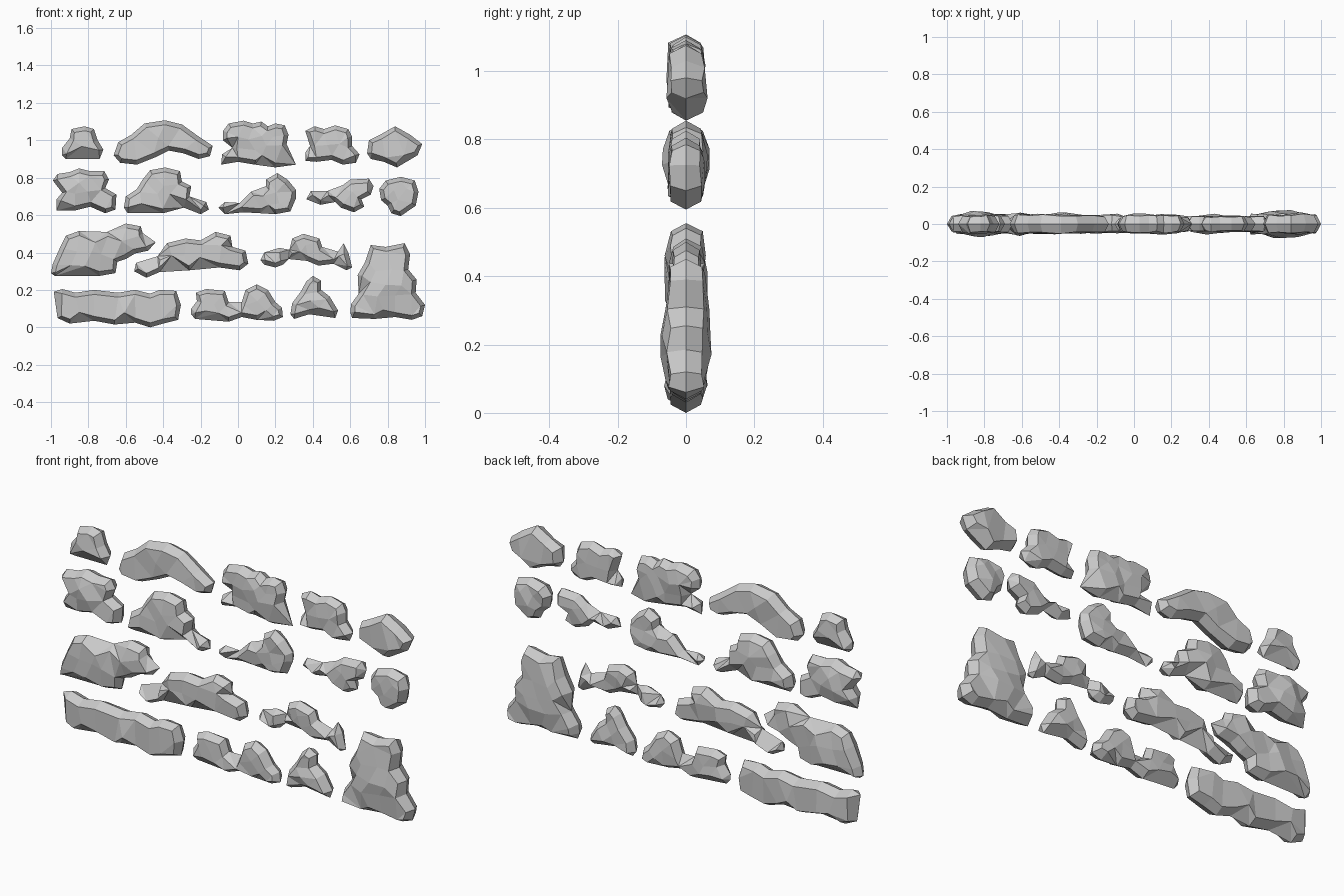
import bpy, bmesh, math, random
from mathutils import Vector
from mathutils.geometry import delaunay_2d_cdt, intersect_point_line

random.seed(7)


def inside(p, poly):
    hit = False
    for a, b in zip(poly, poly[1:] + poly[:1]):
        if (a.y > p.y) != (b.y > p.y) and p.x < (b.x - a.x) * (p.y - a.y) / (b.y - a.y) + a.x:
            hit = not hit
    return hit


def edge_distance(p, poly):
    best = 9.0
    for a, b in zip(poly, poly[1:] + poly[:1]):
        q, t = intersect_point_line(p, a, b)
        q = a.lerp(b, min(1, max(0, t)))
        best = min(best, (p - q.to_2d()).length)
    return best


def rock(name, depth, profile, step=0.06):
    """Inflate a front outline into a faceted, rounded boulder."""
    poly = [Vector(p) for p in profile]
    n = len(poly)
    pts = list(poly)

    def add(p, gap, spacing):
        if inside(p, poly) and edge_distance(p, poly) > gap \
                and all((p - q).length > spacing for q in pts[n:]):
            pts.append(p)

    # ring of shoulder points just inside the outline
    for i in range(n):
        a, b, c = poly[i - 1], poly[i], poly[(i + 1) % n]
        t = (c - a).normalized()
        for s in (1, -1):
            add(b + Vector((-t.y, t.x)) * 0.024 * s, 0.014, 0.025)
    # loose staggered grid over the middle
    xs, zs = [p.x for p in poly], [p.y for p in poly]
    row, z = 0, min(zs)
    while z < max(zs):
        x = min(xs) + (row % 2) * step / 2
        while x < max(xs):
            j = Vector((random.uniform(-1, 1), random.uniform(-1, 1))) * step * 0.2
            add(Vector((x, z)) + j, 0.036, step * 0.65)
            x += step
        z += step * 0.87
        row += 1

    out = delaunay_2d_cdt(pts, [], [list(range(n))], 1, 1e-5)
    bm = bmesh.new()
    sides = ([], [])
    reach = depth * 0.9
    for p in out[0]:
        d = min(edge_distance(p, poly), reach)
        if d < 1e-3:
            v = bm.verts.new((p.x, 0, p.y))
            sides[0].append(v)
            sides[1].append(v)
            continue
        h = depth * math.sqrt(1 - (1 - d / reach) ** 2)
        for side, s in zip(sides, (-1, 1)):
            side.append(bm.verts.new((p.x, s * h * random.uniform(0.78, 1.03), p.y)))
    for f in out[2]:
        for side in sides:
            vs = [side[i] for i in f]
            if not bm.faces.get(vs):
                bm.faces.new(vs)
    bmesh.ops.recalc_face_normals(bm, faces=bm.faces[:])
    bmesh.ops.join_triangles(bm, faces=bm.faces[:], angle_face_threshold=0.3,
                             angle_shape_threshold=0.8)
    me = bpy.data.meshes.new(name)
    bm.to_mesh(me)
    bm.free()
    bpy.context.collection.objects.link(bpy.data.objects.new(name, me))


# Top row
rock("small_boulder", 0.06, [(-.94, .92), (-.94, .96), (-.90, 1.01), (-.89, 1.06), (-.82, 1.075),
     (-.77, 1.06), (-.75, 1.0), (-.72, .95), (-.74, .9), (-.92, .9)], 0.08)
rock("arched_rock", 0.063, [(-.665, .92), (-.64, .99), (-.57, 1.03), (-.5, 1.09), (-.39, 1.107),
     (-.30, 1.085), (-.21, 1.02), (-.135, .97), (-.15, .915), (-.21, .9), (-.29, .93),
     (-.37, .945), (-.44, .91), (-.54, .87), (-.63, .88)], 0.08)
rock("lumpy_rock", 0.056, [(-.08, 1.05), (-.05, 1.09), (.03, 1.105), (.08, 1.09), (.125, 1.1),
     (.16, 1.075), (.2, 1.09), (.25, 1.08), (.27, 1.03), (.26, .98), (.31, .87), (.2, .855),
     (.09, .87), (0, .885), (-.09, .87), (-.085, .925), (-.03, .96), (-.08, 1.0)])
rock("stool_rock", 0.05, [(.36, 1.05), (.41, 1.075), (.46, 1.06), (.52, 1.08), (.59, 1.06),
     (.61, 1.02), (.61, .97), (.65, .925), (.63, .88), (.56, .87), (.5, .895), (.42, .885),
     (.36, .89), (.36, .935), (.385, .97)])
rock("pointed_boulder", 0.068, [(.69, .93), (.70, 1.0), (.76, 1.03), (.84, 1.075), (.92, 1.03),
     (.985, .98), (.96, .92), (.85, .855), (.78, .885), (.71, .9)], 0.085)

# Second row
rock("knobbly_mound", 0.07, [(-.99, .785), (-.965, .82), (-.9, .83), (-.85, .85), (-.79, .835),
     (-.715, .835), (-.69, .79), (-.71, .745), (-.65, .71), (-.655, .63), (-.71, .61),
     (-.79, .645), (-.87, .625), (-.97, .625), (-.97, .685), (-.94, .72)])
rock("peaked_mound", 0.062, [(-.61, .64), (-.6, .7), (-.54, .74), (-.51, .79), (-.47, .84),
     (-.39, .855), (-.31, .835), (-.30, .78), (-.25, .755), (-.26, .7), (-.17, .67),
     (-.155, .63), (-.2, .605), (-.29, .64), (-.4, .61), (-.59, .61)])
rock("sloping_rock", 0.05, [(-.105, .64), (-.07, .67), (.01, .665), (.07, .725), (.15, .755),
     (.15, .79), (.21, .825), (.265, .79), (.31, .735), (.31, .69), (.28, .62), (.2, .605),
     (.12, .61), (.03, .615), (-.07, .605)])
rock("branching_rock", 0.05, [(.365, .685), (.39, .73), (.48, .73), (.56, .76), (.6, .79),
     (.7, .795), (.725, .755), (.71, .71), (.66, .685), (.675, .645), (.62, .615), (.55, .64),
     (.52, .67), (.44, .655)])
rock("round_rock", 0.058, [(.755, .74), (.79, .785), (.87, .805), (.945, .785), (.965, .725),
     (.95, .65), (.87, .595), (.82, .61), (.80, .65), (.765, .68)], 0.055)

# Third row
rock("wide_ledge", 0.062, [(-1, .29), (-.99, .34), (-.95, .43), (-.92, .49), (-.85, .515),
     (-.7, .51), (-.6, .555), (-.52, .54), (-.51, .505), (-.44, .455), (-.48, .41), (-.55, .395),
     (-.6, .365), (-.645, .35), (-.655, .29), (-.74, .275), (-.98, .275)], 0.07)
rock("long_ridge", 0.055, [(-.555, .30), (-.545, .345), (-.43, .38), (-.38, .45), (-.28, .475),
     (-.2, .465), (-.12, .51), (-.04, .49), (-.03, .43), (.04, .41), (.055, .34), (.01, .305),
     (-.1, .32), (-.26, .305), (-.42, .295), (-.49, .265)], 0.07)
rock("thin_ridge", 0.045, [(.12, .36), (.14, .4), (.22, .425), (.275, .415), (.29, .475),
     (.35, .5), (.435, .475), (.45, .43), (.535, .405), (.565, .45), (.59, .4), (.61, .32),
     (.58, .305), (.51, .34), (.43, .33), (.37, .355), (.27, .365), (.24, .335), (.2, .32),
     (.14, .335)], 0.055)
rock("tower_rock", 0.073, [(.6, .08), (.605, .125), (.645, .18), (.64, .28), (.68, .35),
     (.71, .44), (.79, .43), (.89, .45), (.92, .39), (.91, .31), (.955, .255), (.95, .185),
     (1.0, .12), (.985, .06), (.93, .04), (.84, .055), (.73, .045), (.61, .05)], 0.075)

# Bottom row
rock("slab_rock", 0.065, [(-.965, .05), (-.985, .19), (-.94, .205), (-.87, .185), (-.77, .2),
     (-.64, .185), (-.55, .2), (-.47, .18), (-.42, .2), (-.33, .195), (-.305, .12), (-.32, .04),
     (-.4, .02), (-.47, 0), (-.55, .025), (-.66, .015), (-.77, .035), (-.9, .02)], 0.085)
rock("twin_peak_rock", 0.05, [(-.25, .07), (-.25, .1), (-.22, .14), (-.225, .185), (-.17, .205),
     (-.07, .195), (-.05, .135), (.02, .135), (.04, .2), (.1, .23), (.16, .2), (.2, .135),
     (.235, .105), (.24, .055), (.19, .035), (.1, .04), (.02, .055), (-.05, .03), (-.23, .045)])
rock("cone_rock", 0.055, [(.28, .07), (.29, .13), (.335, .19), (.365, .245), (.4, .275),
     (.445, .25), (.445, .2), (.49, .165), (.535, .09), (.52, .05), (.38, .07), (.3, .045)])
